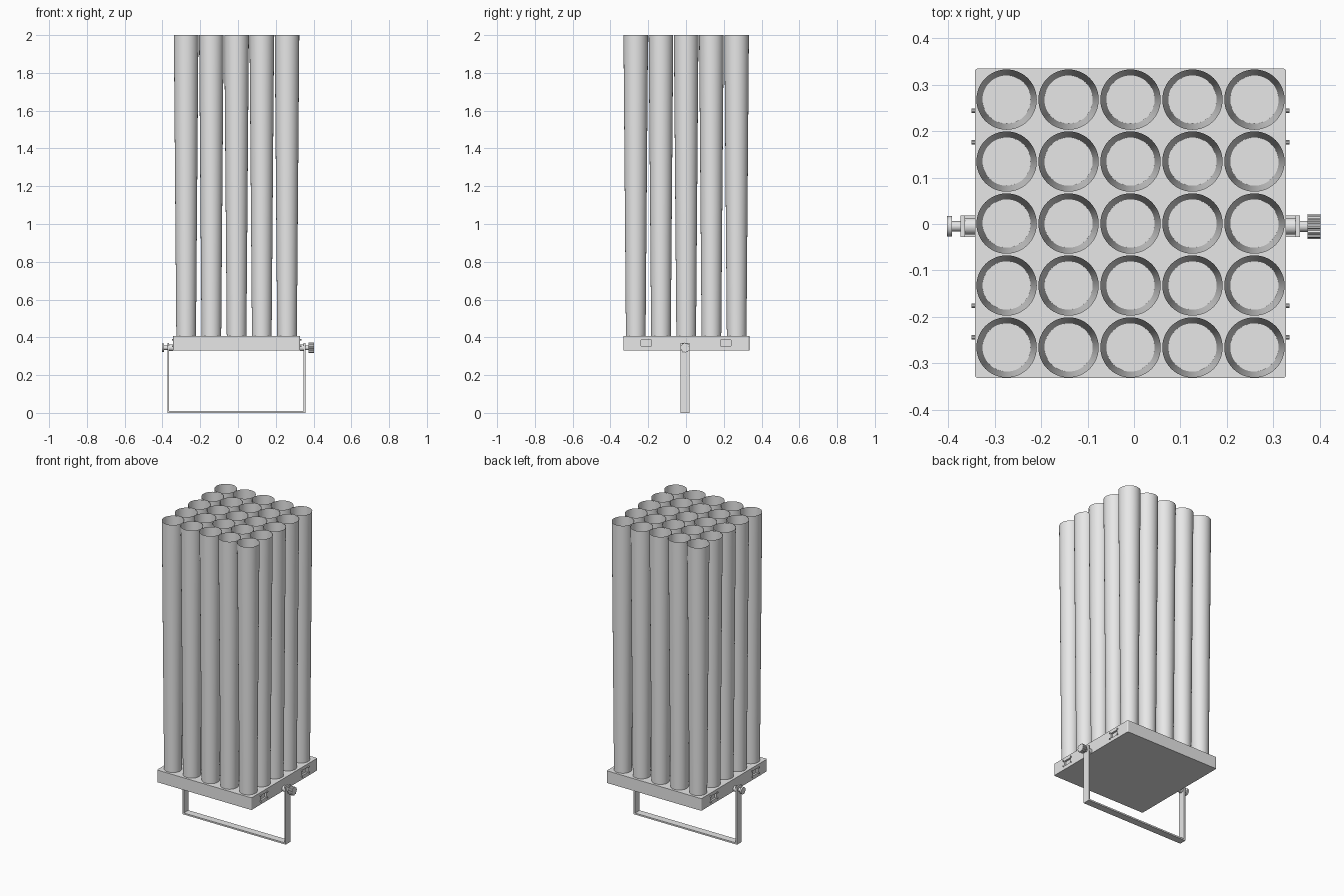
import bpy, bmesh, math
from mathutils import Matrix, Vector

cube = bpy.data.objects.get("Cube")
if cube:
    bpy.data.objects.remove(cube, do_unlink=True)

grey = bpy.data.materials.new("light grey")
grey.use_nodes = True
colour = (0.8, 0.8, 0.8, 1)
grey.diffuse_color = colour
grey.node_tree.nodes["Principled BSDF"].inputs["Base Color"].default_value = colour


def finish(name, bm, smooth=False):
    mesh = bpy.data.meshes.new(name)
    bm.to_mesh(mesh)
    bm.free()
    mesh.materials.append(grey)
    obj = bpy.data.objects.new(name, mesh)
    bpy.context.collection.objects.link(obj)
    if smooth:
        bpy.ops.object.select_all(action='DESELECT')
        obj.select_set(True)
        bpy.context.view_layer.objects.active = obj
        bpy.ops.object.shade_smooth_by_angle(angle=math.radians(35))
    return obj


def add_box(bm, low, high):
    low, high = Vector(low), Vector(high)
    size = high - low
    mat = Matrix.Translation((low + high) / 2) @ Matrix.Diagonal((*size, 1))
    return bmesh.ops.create_cube(bm, size=1, matrix=mat)["verts"]


def add_rod(bm, x1, x2, y, z, radius, sides=24):
    # cylinder lying along x
    mat = Matrix.Translation(((x1 + x2) / 2, y, z)) @ Matrix.Rotation(math.pi / 2, 4, 'Y')
    return bmesh.ops.create_cone(bm, cap_ends=True, segments=sides, radius1=radius,
                                 radius2=radius, depth=abs(x2 - x1), matrix=mat)["verts"]


LEFT, RIGHT = 0.328, -0.343      # side faces of the housing
MID = (LEFT + RIGHT) / 2
BASE, TOP = 0.33, 0.408
PIVOT_Y, PIVOT_Z = -0.005, 0.345

# Housing with rounded upright corners
bm = bmesh.new()
add_box(bm, (RIGHT, -0.332, BASE), (LEFT, 0.335, TOP))
upright = [e for e in bm.edges if abs(e.verts[0].co.z - e.verts[1].co.z) > 0.01]
bmesh.ops.bevel(bm, geom=upright, offset=0.007, segments=3, affect='EDGES', profile=0.5)
housing = finish("housing", bm)

# Socket recesses in both sides
bm = bmesh.new()
for side in (RIGHT, LEFT):
    for y in (-0.21, 0.21):
        add_box(bm, (side - 0.012, y - 0.028, 0.354), (side + 0.012, y + 0.028, 0.386))
cutter = finish("socket_cutter", bm)
cutter.hide_render = True
cutter.hide_set(True)
cut = housing.modifiers.new("sockets", 'BOOLEAN')
cut.operation = 'DIFFERENCE'
cut.solver = 'EXACT'
cut.object = cutter

# Socket screws
bm = bmesh.new()
for side, out in ((RIGHT, -1), (LEFT, 1)):
    for y in (-0.21, 0.21):
        for dy in (-0.034, 0.034):
            for z in (0.352, 0.388):
                add_rod(bm, side - out * 0.002, side + out * 0.007, y + dy, z, 0.0045, 10)
finish("socket_screws", bm, True)

# Grid of open tubes that widen upwards
bm = bmesh.new()
for i in range(-2, 3):
    for j in range(-2, 3):
        mat = Matrix.Translation((MID + i * 0.1335, 0.001 + j * 0.1335, (TOP + 2) / 2))
        bmesh.ops.create_cone(bm, cap_ends=False, segments=48, radius1=0.052,
                              radius2=0.065, depth=2 - TOP, matrix=mat)
finish("beam_tubes", bm, True)

# U-shaped stand
bm = bmesh.new()
y1, y2 = PIVOT_Y - 0.023, PIVOT_Y + 0.023
add_box(bm, (-0.374, y1, 0), (0.358, y2, 0.01))
add_box(bm, (-0.374, y1, 0.01), (-0.364, y2, 0.37))
add_box(bm, (0.348, y1, 0.01), (0.358, y2, 0.37))
finish("stand_bracket", bm)

# Pivots: spacers, stems and the plain cap
bm = bmesh.new()
add_rod(bm, -0.364, RIGHT, PIVOT_Y, PIVOT_Z, 0.018)
add_rod(bm, LEFT, 0.348, PIVOT_Y, PIVOT_Z, 0.018)
add_rod(bm, -0.393, -0.374, PIVOT_Y, PIVOT_Z, 0.011)
add_rod(bm, 0.358, 0.375, PIVOT_Y, PIVOT_Z, 0.012)
add_rod(bm, -0.403, -0.392, PIVOT_Y, PIVOT_Z, 0.022)
finish("pivots", bm, True)

# Ridged knob
bm = bmesh.new()
ring = []
for k in range(48):
    r = 0.027 if k % 4 < 2 else 0.0235
    a = math.tau * k / 48
    ring.append(bm.verts.new((0.374, PIVOT_Y + r * math.cos(a), PIVOT_Z + r * math.sin(a))))
face = bm.faces.new(ring)
new = bmesh.ops.extrude_face_region(bm, geom=[face])["geom"]
bmesh.ops.translate(bm, vec=(0.028, 0, 0),
                    verts=[v for v in new if isinstance(v, bmesh.types.BMVert)])
bmesh.ops.recalc_face_normals(bm, faces=bm.faces)
finish("knob", bm)
